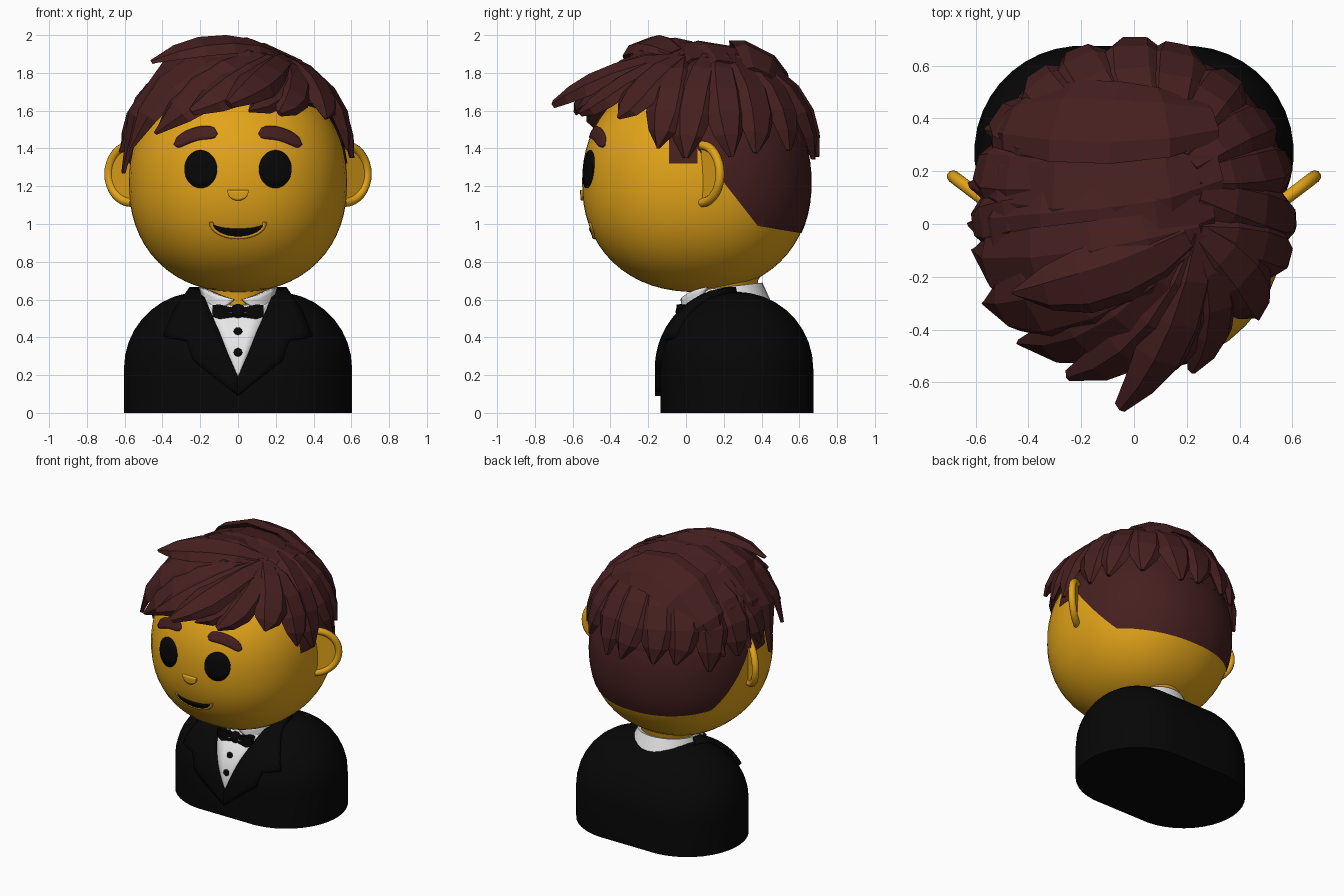
import bpy, bmesh, math, random
from mathutils import Vector as V

if "Cube" in bpy.data.objects:
    bpy.data.objects.remove(bpy.data.objects["Cube"])

random.seed(3)

def material(name, rgb):
    m = bpy.data.materials.new(name)
    m.diffuse_color = (*rgb, 1)
    m.use_nodes = True
    m.node_tree.nodes["Principled BSDF"].inputs["Base Color"].default_value = m.diffuse_color
    return m

SKIN = material("golden skin", (0.76, 0.37, 0.01))
HAIR = material("dark auburn", (0.062, 0.014, 0.014))
BLACK = material("black cloth", (0.002, 0.002, 0.002))
WHITE = material("white shirt", (0.85, 0.85, 0.85))

def finish(name, bm, mat, smooth=None):
    bmesh.ops.recalc_face_normals(bm, faces=bm.faces[:])
    me = bpy.data.meshes.new(name)
    bm.to_mesh(me)
    bm.free()
    ob = bpy.data.objects.new(name, me)
    bpy.context.collection.objects.link(ob)
    me.materials.append(mat)
    if smooth:
        bpy.ops.object.select_all(action='DESELECT')
        ob.select_set(True)
        bpy.context.view_layer.objects.active = ob
        bpy.ops.object.shade_smooth_by_angle(angle=math.radians(smooth))
    return ob

def loft(name, rings, mat, smooth=None):
    """Skin closed rings of points and cap both ends."""
    bm = bmesh.new()
    rows = [[bm.verts.new(p) for p in r] for r in rings]
    n = len(rows[0])
    for a, b in zip(rows, rows[1:]):
        for i in range(n):
            bm.faces.new((a[i], a[(i + 1) % n], b[(i + 1) % n], b[i]))
    bm.faces.new(rows[0])
    bm.faces.new(rows[-1])
    return finish(name, bm, mat, smooth)

# Head: slightly squared ellipsoid
HC, HR, P = V((0, 0.055, 1.22)), V((0.578, 0.605, 0.58)), 2.2

def head_y(x, z):
    k = 1 - abs(x / HR.x) ** P - abs((z - HC.z) / HR.z) ** P
    return HC.y - HR.y * max(k, 0) ** (1 / P)

def head_part(name, mat, scale=1.0, cuts=()):
    bm = bmesh.new()
    bmesh.ops.create_uvsphere(bm, u_segments=48, v_segments=32, radius=1)
    for v in bm.verts:
        d = v.co / sum(abs(c) ** P for c in v.co) ** (1 / P)
        v.co = HC + V([a * b * scale for a, b in zip(d, HR)])
    for co, no in cuts:
        bmesh.ops.bisect_plane(bm, geom=bm.verts[:] + bm.edges[:] + bm.faces[:],
                               plane_co=co, plane_no=no, clear_inner=True)
    return finish(name, bm, mat, 40)

head_part("head", SKIN)
# Close-cropped hair at the nape, and sideburns
head_part("nape_hair", HAIR, 1.008, [((0, 0.2, 1.22), (0, 0.23, 0.18)),
                                     ((0, 0.38, 0.99), (0, 0.04, 0.24))])
head_part("sideburns", HAIR, 1.012, [((0, -0.09, 0), (0, 1, 0)), ((0, 0.06, 0), (0, -1, 0)),
                                     ((0, 0, 1.32), (0, 0, 1)), ((0, 0, 1.62), (0, 0, -1))])

# Body: stadium plan with a domed top
BR, BX, BY, BZ = 0.405, 0.2, 0.27, 0.235

def body_y(x, z):
    dx, dz = max(abs(x) - BX, 0), max(z - BZ, 0)
    return BY - math.sqrt(max(BR ** 2 - dx ** 2 - dz ** 2, 0))

def collar_y(x, z):
    return min(body_y(x, z), 0.2 - math.sqrt(max(0.215 ** 2 - x * x, 0)))

def stadium(r, z):
    pts = []
    for i in range(40):
        a = math.tau * (i + 0.5) / 40
        pts.append((math.copysign(BX, math.cos(a)) + r * math.cos(a), BY + r * math.sin(a), z))
    return pts

dome = [math.radians(a) for a in (0, 10, 20, 30, 40, 50, 60, 70, 80, 88)]
loft("jacket_body", [stadium(BR, 0.0)] + [stadium(BR * math.cos(a), BZ + BR * math.sin(a)) for a in dome],
     BLACK, 40)

def plate(name, upper, lower, surf, d, mat, rows=4, sub=1):
    """Panel between two (x, z) lines, wrapped on a surface and raised by d."""
    def dense(l):
        out = [V(l[0])]
        for a, b in zip(l, l[1:]):
            out += [V(a).lerp(V(b), (k + 1) / sub) for k in range(sub)]
        return out
    up, lo = dense(upper), dense(lower)
    bm = bmesh.new()
    g = []
    for j in range(rows + 1):
        line = [a.lerp(b, j / rows) for a, b in zip(up, lo)]
        g.append([bm.verts.new((p.x, surf(p.x, p.y), p.y)) for p in line])
    for a, b in zip(g, g[1:]):
        for i in range(len(a) - 1):
            bm.faces.new((a[i], a[i + 1], b[i + 1], b[i]))
    bmesh.ops.remove_doubles(bm, verts=bm.verts[:], dist=1e-5)
    ob = finish(name, bm, mat, 40)
    mod = ob.modifiers.new("thickness", 'SOLIDIFY')
    mod.thickness, mod.offset = 2 * d, 0
    return ob

def tube(name, pts, r, mat):
    cu = bpy.data.curves.new(name, 'CURVE')
    cu.dimensions = '3D'
    cu.bevel_depth, cu.bevel_resolution, cu.use_fill_caps = r, 3, True
    sp = cu.splines.new('POLY')
    sp.points.add(len(pts) - 1)
    for q, p in zip(sp.points, pts):
        q.co = (*p, 1)
    ob = bpy.data.objects.new(name, cu)
    bpy.context.collection.objects.link(ob)
    cu.materials.append(mat)

def ball(name, loc, size, mat):
    bm = bmesh.new()
    bmesh.ops.create_uvsphere(bm, u_segments=16, v_segments=10, radius=1)
    for v in bm.verts:
        v.co = V([l + c * s for l, c, s in zip(loc, v.co, size)])
    finish(name, bm, mat, 60)

# Eyes, brows, ears, lapels, collar points and bow wings, mirrored
arc = [math.pi * i / 16 for i in range(17)]
for s, side in ((1, "right"), (-1, "left")):
    plate(side + "_eye", [(s * 0.196 + 0.085 * math.cos(a), 1.29 + 0.1 * math.sin(a)) for a in arc],
          [(s * 0.196 + 0.085 * math.cos(a), 1.29 - 0.1 * math.sin(a)) for a in arc], head_y, 0.007, BLACK)
    mid = [(0.108 + 0.225 * i / 16, 1.478 - 0.06 * (i / 16) ** 2 + 0.01 * math.sin(arc[i])) for i in range(17)]
    half = [0.033 * (1 - abs(i / 8 - 1) ** 5) ** 0.5 for i in range(17)]
    plate(side + "_eyebrow", [(s * x, z + h) for (x, z), h in zip(mid, half)],
          [(s * x, z - h) for (x, z), h in zip(mid, half)], head_y, 0.014, HAIR)
    rim = [(s * (0.56 + 0.125 * math.sin(a)), 0.085 + 0.095 * math.sin(a),
            1.265 + 0.152 * math.cos(a)) for a in arc]
    tube(side + "_ear_rim", rim, 0.024, SKIN)
    loft(side + "_ear_inner", [[(x, y + o, z) for x, y, z in rim] for o in (-0.008, 0.012)], SKIN)
    plate(side + "_lapel", [(s * x, z) for x, z in ((0.2, 0.637), (0.165, 0.56), (0.12, 0.46), (0.1, 0.42), (0.05, 0.3), (0, 0.19))],
          [(s * x, z) for x, z in ((0.25, 0.637), (0.33, 0.53), (0.385, 0.4), (0.27, 0.38), (0.24, 0.28), (0, 0.09))],
          body_y, 0.03, BLACK, sub=4)
    plate(side + "_collar_point", [(s * 0.02, 0.6), (s * 0.1, 0.625), (s * 0.195, 0.665)],
          [(s * 0.04, 0.58), (s * 0.13, 0.53), (s * 0.175, 0.59)], collar_y, 0.015, WHITE, sub=3)
    loft(side + "_bow_wing", [[(s * x, -0.02 + t * a, 0.53 + h * b) for a, b in ((-1, -1), (1, -1), (1, 1), (-1, 1))]
                              for x, h, t in ((0.02, 0.025, 0.02), (0.1, 0.045, 0.03), (0.135, 0.04, 0.02))], BLACK)
ball("bow_knot", (0, -0.025, 0.535), (0.042, 0.03, 0.042), BLACK)

# Shirt front with buttons
plate("shirt_front", [(-0.165, 0.57), (-0.1, 0.42), (0, 0.19)], [(0.165, 0.57), (0.1, 0.42), (0, 0.19)],
      body_y, 0.008, WHITE, sub=8)
for i, z in enumerate((0.43, 0.32)):
    ball(f"shirt_button_{i + 1}", (0, body_y(0, z) - 0.008, z), (0.023, 0.014, 0.023), BLACK)

# Neck and tilted collar, open at the front
def ring(r, z, tilt=0.0, dip=0.0, n=32):
    a = [math.tau * i / n for i in range(n)]
    return [(r * math.cos(t), 0.2 + r * math.sin(t),
             z + tilt * r * math.sin(t) - dip * max(0, -math.sin(t) - 0.4)) for t in a]
loft("neck", [ring(0.18, 0.5), ring(0.18, 0.7), ring(0.23, 0.78)], SKIN, 40)
loft("shirt_collar", [ring(0.25, 0.56, 0.12), ring(0.205, 0.665, 0.12, 0.12), ring(0.185, 0.66, 0.12, 0.12)],
     WHITE, 40)

# Nose and mouth
plate("nose", [(0.055 * math.cos(a), 1.18) for a in arc],
      [(0.055 * math.cos(a), 1.175 - 0.05 * math.sin(a)) for a in arc], head_y, 0.012, SKIN)
lip = [(0.142 * math.cos(a), 1.01 - 0.08 * math.sin(a)) for a in arc]
plate("mouth", [(x, 1.01 - 0.035 * math.sin(a)) for (x, z), a in zip(lip, arc)], lip, head_y, 0.007, BLACK)
tube("lower_lip", [(x, head_y(x, z), z) for x, z in lip], 0.011, SKIN)

# Hair base: faceted cap cut along the hairline
C, R = V((0, 0.05, 1.3)), V((0.6, 0.63, 0.63))
bm = bmesh.new()
bmesh.ops.create_uvsphere(bm, u_segments=20, v_segments=14, radius=0.97)
for v in bm.verts:
    v.co = C + V([a * b for a, b in zip(v.co, R)])
cut = bmesh.ops.bisect_plane(bm, geom=bm.verts[:] + bm.edges[:] + bm.faces[:], plane_co=(0, -0.3, 1.65),
                             plane_no=(0, 0.24, 0.95), clear_inner=True)
bmesh.ops.holes_fill(bm, edges=[e for e in cut['geom_cut'] if isinstance(e, bmesh.types.BMEdge)])
finish("hair_base", bm, HAIR)

def lock(name, root, mid, tip, w, th=0.03, end=0.06):
    """Tapered faceted lock that bends over the skull through three points."""
    q = [V([(a - c) / r for a, c, r in zip(p, C, R)]) for p in (root, mid, tip)]
    def at(t):
        k = ((1 - t) * (1 - 2 * t), 4 * t * (1 - t), t * (2 * t - 1))
        d = sum((a.normalized() * b for a, b in zip(q, k)), V((0, 0, 0))).normalized()
        f = sum(a.length * b for a, b in zip(q, k))
        return C + V([a * r * f for a, r in zip(d, R)])
    rings = []
    for t, k in ((0, 0.5), (0.2, 0.85), (0.42, 1), (0.64, 1), (0.83, 0.7), (1, end)):
        p = at(t)
        tan = (at(t + 0.02) - at(t - 0.02)).normalized()
        out = (p - C).normalized()
        side = tan.cross(out).normalized()
        out = side.cross(tan)
        h = th * (0.3 + 0.7 * k)
        rings.append([p + side * w * k * a + out * h * b for a, b in
                      ((-1, -0.9), (-0.6, 0.5), (0.4, 0.7), (1, -0.9), (0, -1.6))])
    loft(name, rings, HAIR)

# Locks swept from the parting over the crown to the left, then the fringe
part = (0.25, -0.04, 1.88)
sweeps = [((0.3, 0.4, 1.8), (-0.15, 0.4, 1.89), (-0.56, 0.36, 1.4), 0.18),
          ((0.32, 0.22, 1.85), (-0.15, 0.17, 1.92), (-0.625, 0.15, 1.4), 0.19),
          ((0.29, 0.08, 1.87), (-0.2, -0.02, 1.92), (-0.625, 0, 1.38), 0.18),
          (part, (-0.22, -0.17, 1.92), (-0.61, -0.1, 1.27), 0.17),
          (part, (-0.27, -0.3, 1.83), (-0.57, -0.3, 1.4), 0.15),
          ((0.2, -0.05, 1.91), (-0.1, -0.2, 1.965), (-0.46, -0.26, 1.86), 0.13)]
fringe = [((-0.09, -0.41, 1.79), (-0.44, -0.45, 1.48), 0.15),
          ((0.05, -0.43, 1.78), (-0.25, -0.58, 1.6), 0.13, 0.035, 0.2),
          ((0.15, -0.43, 1.79), (-0.05, -0.7, 1.64), 0.11, 0.035, 0.25),
          ((0.22, -0.4, 1.74), (0.06, -0.58, 1.6), 0.1),
          ((0.31, -0.36, 1.73), (0.22, -0.56, 1.59), 0.1, 0.03, 0.2),
          ((0.43, -0.23, 1.73), (0.47, -0.36, 1.56), 0.12),
          ((0.51, -0.1, 1.67), (0.58, -0.15, 1.4), 0.11)]
for i, l in enumerate(sweeps + [(part, *f) for f in fringe]):
    lock(f"swept_lock_{i + 1}", *l)

# Hanging locks around the right side, back and left side
def skull(az, el, f):
    a, e = math.radians(az), math.radians(el)
    return C + V((R.x * f * math.cos(e) * math.cos(a), R.y * f * math.cos(e) * math.sin(a), R.z * f * math.sin(e)))

for i in range(11):
    az = -2 + i * 184 / 10
    back = max(0, math.sin(math.radians(az)))
    root = skull(az, 64, 1.06).lerp(V((0.2, 0.25, 1.87)), 0.35)
    lock(f"back_lock_{i + 1}", root, skull(az, 34, 1.04 + 0.035 * back),
         skull(az + random.uniform(-5, 5), random.uniform(0, 8), 1.02 + 0.015 * back), random.uniform(0.11, 0.135), 0.03, 0.12)
